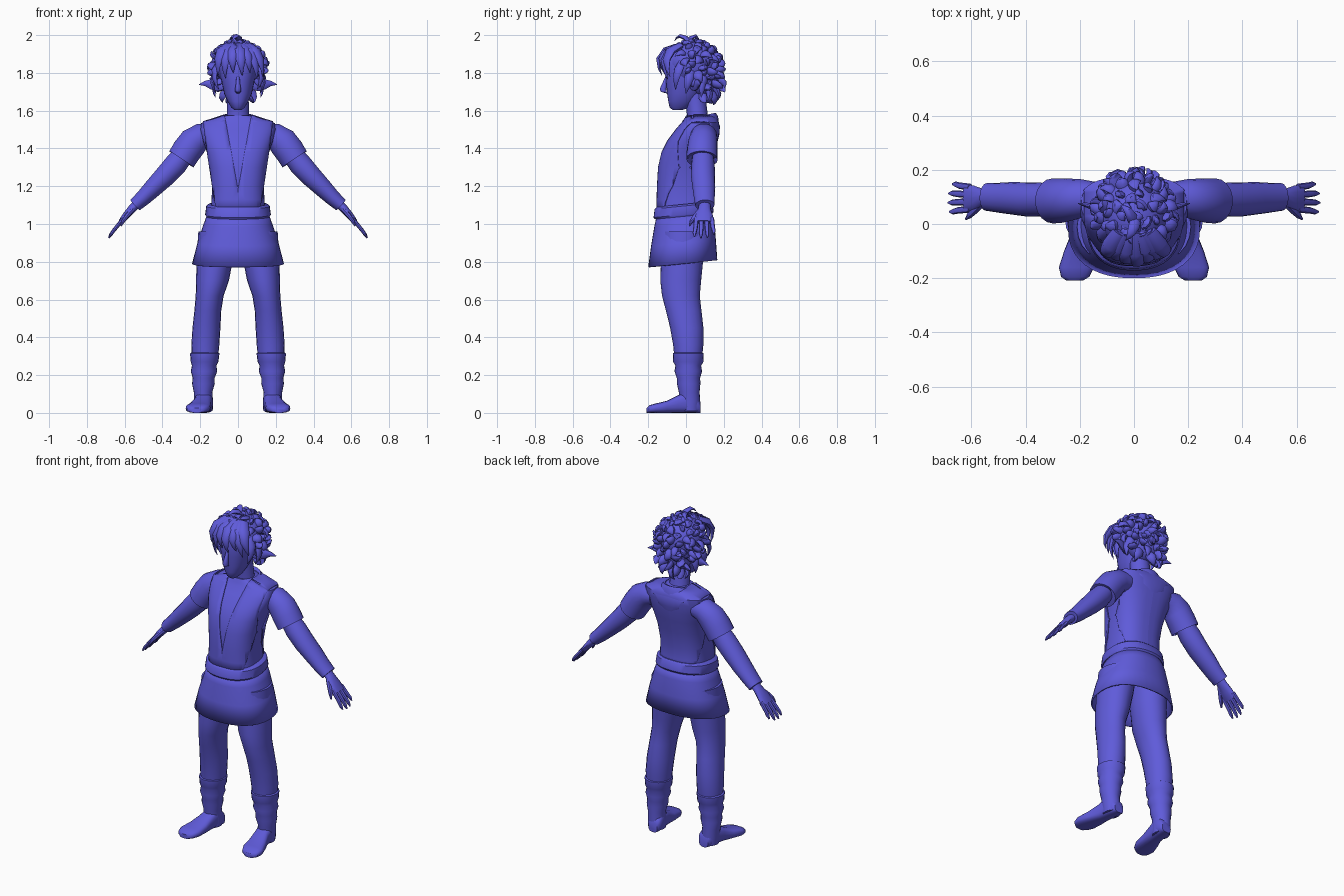
import bpy, bmesh, math, random
from mathutils import Vector, Matrix

random.seed(4)
X, Y, Z = Vector((1, 0, 0)), Vector((0, 1, 0)), Vector((0, 0, 1))
blue = bpy.data.materials.new("violet_blue")
blue.diffuse_color = (0.115, 0.105, 0.7, 1)


def tube(bm, pts, n=16, axes=None, side=Y, p=2.0, tilt=0.0, caps=True):
    """Loft of rings; each point is (x, y, z, half width along side, half width across)."""
    cs = [Vector(q[:3]) for q in pts]
    rings = []
    for i, q in enumerate(pts):
        if axes:
            u, v = axes
        else:
            t = (cs[min(i + 1, len(cs) - 1)] - cs[max(i - 1, 0)]).normalized()
            u = (side - t * side.dot(t)).normalized()
            v = t.cross(u)
        ring = []
        for k in range(n):
            a = 2 * math.pi * k / n
            c, s = math.cos(a), math.sin(a)
            c = math.copysign(abs(c) ** (2 / p), c)
            s = math.copysign(abs(s) ** (2 / p), s)
            d = u * (c * q[3]) + v * (s * q[4])
            d.z += tilt * d.y
            ring.append(bm.verts.new(cs[i] + d))
        rings.append(ring)
    for r, s in zip(rings, rings[1:]):
        for k in range(n):
            bm.faces.new((r[k], r[(k + 1) % n], s[(k + 1) % n], s[k]))
    if caps:
        bm.faces.new(rings[0][::-1])
        bm.faces.new(rings[-1])


def body(rows):
    """Rows of (z, half width, front y, back y) to ring points."""
    return [(0, (f + b) / 2, z, w, (b - f) / 2) for z, w, f, b in rows]


def finish(name, bm, mirror=False, thick=0.0, offset=-1.0, angle=40):
    bmesh.ops.recalc_face_normals(bm, faces=bm.faces[:])
    me = bpy.data.meshes.new(name)
    bm.to_mesh(me)
    bm.free()
    for f in me.polygons:
        f.use_smooth = True
    me.set_sharp_from_angle(angle=math.radians(angle))
    me.materials.append(blue)
    ob = bpy.data.objects.new(name, me)
    bpy.context.collection.objects.link(ob)
    if thick:
        m = ob.modifiers.new("thickness", 'SOLIDIFY')
        m.thickness, m.offset = thick, offset
    if mirror:
        ob.modifiers.new("mirror", 'MIRROR').use_axis = (True, False, False)
    return ob


def part(name, pts, mirror=False, thick=0.0, **kw):
    bm = bmesh.new()
    tube(bm, pts, **kw)
    return finish(name, bm, mirror, thick)


# Torso
torso = body([(1.06, .145, -.15, .125), (1.13, .14, -.15, .115), (1.2, .137, -.148, .115),
              (1.3, .148, -.143, .13), (1.38, .165, -.125, .15), (1.44, .185, -.095, .162),
              (1.5, .2, -.05, .17), (1.535, .195, -.02, .17), (1.555, .13, -.01, .16),
              (1.575, .07, .0, .135)])
part("torso", torso, n=40, axes=(X, Y), p=2.6)

# Vest: thin shell over the torso, open in a V at the front and at the flanks
bm = bmesh.new()
tube(bm, torso, n=40, axes=(X, Y), p=2.6, caps=False)


def cut(faces, co, no):
    geom = set(faces) | {e for f in faces for e in f.edges} | {v for f in faces for v in f.verts}
    bmesh.ops.bisect_plane(bm, geom=list(geom), plane_co=co, plane_no=no, clear_outer=True)


cut(bm.faces[:], (0, 0, 0), (-1, 0, 0))
cut(bm.faces[:], (.117, 0, 1.1), (1, 0, -.15))
cut([f for f in bm.faces if f.calc_center_median().y < .03], (.003, 0, 1.2), (-1, 0, .18))
finish("vest", bm, True, .006, 1.0)

# Belt and skirt
part("belt", body([(1.04, .168, -.165, .14), (1.05, .174, -.172, .147), (1.095, .168, -.166, .14),
                   (1.105, .155, -.155, .13)]), n=40, axes=(X, Y), p=2.3, tilt=.1)
part("skirt", body([(1.06, .16, -.155, .135), (1.0, .182, -.168, .15), (.9, .215, -.185, .158),
                    (.79, .243, -.2, .166)]), n=40, axes=(X, Y), p=2.3, tilt=.1,
     caps=False, thick=.008)

# Neck and collar
part("neck", [(0, .07, 1.52, .07, .062), (0, .06, 1.58, .058, .055), (0, .045, 1.7, .056, .055)],
     axes=(X, Y))
part("collar", [(0, .075, 1.50, .13, .10), (0, .075, 1.55, .105, .095), (0, .075, 1.572, .082, .083),
                (0, .072, 1.56, .062, .06)], n=24, axes=(X, Y), tilt=.2)
part("hood_fold", [(0, .14, 1.55, .1, .025), (0, .158, 1.52, .12, .022), (0, .16, 1.47, .085, .016),
                   (0, .155, 1.42, .03, .008)], axes=(X, Y))

# Sleeves, arms and hands
part("sleeve", [(.14, .095, 1.472, .06, .055), (.19, .095, 1.468, .07, .068),
                (.235, .09, 1.435, .078, .08), (.27, .086, 1.39, .082, .08),
                (.3, .085, 1.343, .083, .078), (.29, .085, 1.36, .06, .056)], True, n=18)
part("forearm", [(.26, .09, 1.40, .05, .05), (.33, .09, 1.315, .062, .062),
                 (.39, .09, 1.25, .063, .057), (.45, .095, 1.19, .06, .05),
                 (.5, .097, 1.14, .055, .043), (.545, .1, 1.1, .051, .037)], True, n=18)
bm = bmesh.new()
tube(bm, [(.52, .1, 1.12, .03, .025), (.56, .098, 1.082, .033, .022), (.59, .095, 1.047, .047, .02),
          (.622, .094, 1.01, .052, .013)], n=12)
for i, reach in enumerate((.93, 1, .97, .8)):
    y0, y1 = .055 + i * .027, .045 + i * .034
    tube(bm, [(.605, y0, 1.03, .013, .011), (.605 + .048 * reach, (y0 + y1) / 2, 1.03 - .058 * reach, .012, .01),
              (.605 + .068 * reach, y1, 1.03 - .085 * reach, .01, .009),
              (.605 + .08 * reach, y1, 1.03 - .104 * reach, .004, .004)], n=8)
tube(bm, [(.56, .08, 1.075, .018, .014), (.59, .048, 1.04, .014, .013), (.608, .03, 1.015, .011, .01),
          (.62, .018, .99, .004, .004)], n=8)
finish("hand", bm, True)

# Legs and boots
part("leg", [(.11, -.01, .96, .1, .12), (.122, -.02, .82, .097, .112), (.135, -.028, .7, .087, .108),
             (.15, -.027, .62, .074, .1), (.16, -.012, .54, .071, .094), (.167, .004, .45, .074, .088),
             (.173, .012, .36, .074, .08), (.175, .012, .3, .07, .074)], True, n=20, axes=(X, Y))
part("boot", [(.176, .012, .322, .066, .07), (.176, .012, .315, .078, .082), (.177, .012, .27, .073, .08),
              (.179, .012, .25, .065, .068), (.18, .012, .22, .07, .073), (.182, .013, .185, .058, .062),
              (.183, .014, .155, .06, .062), (.185, .017, .11, .049, .055), (.182, .02, .06, .05, .055),
              (.18, .02, .01, .046, .052)], True, n=20, axes=(X, Y))
part("foot", [(.172, .076, .03, .03, .03), (.173, .062, .042, .042, .042), (.18, .02, .06, .047, .06),
              (.187, -.04, .047, .047, .047), (.2, -.1, .032, .058, .032), (.212, -.16, .025, .065, .025),
              (.217, -.195, .02, .052, .02), (.219, -.209, .013, .03, .013)],
     True, n=20, axes=(X, Z), p=2.8)

# Head, nose and pointed ears
part("head", body([(1.603, .02, -.07, -.02), (1.618, .036, -.087, .02), (1.65, .055, -.094, .05),
                   (1.69, .073, -.1, .08), (1.75, .086, -.106, .11), (1.82, .1, -.112, .13),
                   (1.9, .095, -.095, .13), (1.95, .05, -.05, .09)]), n=28, axes=(X, Y), p=2.2)
part("nose", [(0, -.1, 1.785, .008, .008), (0, -.113, 1.745, .011, .013), (0, -.122, 1.715, .016, .018),
              (0, -.118, 1.7, .015, .016), (0, -.1, 1.692, .008, .006)], n=10, axes=(X, Y))
part("ear", [(.07, .03, 1.73, .01, .02), (.105, .045, 1.735, .013, .033), (.14, .06, 1.74, .013, .029),
             (.175, .07, 1.744, .009, .014), (.206, .076, 1.738, .002, .002)], True, n=10)

# Hair: rounded cap, nape, and bent tapering locks
bm = bmesh.new()
crown, crown_r = Vector((0, .035, 1.845)), Vector((.125, .133, .12))
nape, nape_r = Vector((0, .085, 1.77)), Vector((.1, .085, .1))
for c, r in ((crown, crown_r), (nape, nape_r)):
    bmesh.ops.create_uvsphere(bm, u_segments=24, v_segments=14, radius=1,
                              matrix=Matrix.Translation(c) @ Matrix.Diagonal((*r, 1)))


def lock(a, b, c, w):
    a, b, c = Vector(a), Vector(b), Vector(c)
    rows = []
    for t, k in ((0, .8), (.3, 1), (.6, .75), (.85, .35), (1, .04)):
        q = a * (1 - t) ** 2 + b * (2 * t * (1 - t)) + c * t * t
        rows.append((*q, w * k, w * k * .6))
    side = (c - a).cross(a - crown)
    tube(bm, rows, n=8, side=side.normalized() if side.length > 1e-5 else X)


def tufts(c, r, count, keep):
    for i in range(count):
        z = 1 - 2 * (i + .5) / count
        a = i * 2.39996
        d = Vector((math.cos(a) * math.sqrt(1 - z * z), math.sin(a) * math.sqrt(1 - z * z), z))
        if not keep(d):
            continue
        base = c + Vector((d.x * r.x, d.y * r.y, d.z * r.z)) * .9
        swirl = Vector([random.uniform(-1, 1) for _ in range(3)])
        swirl = swirl - d * swirl.dot(d) - Z * .4
        out = .05 - .022 * max(d.z, 0)
        lock(base, base + d * out * 1.1, base + d * out + swirl * .036, random.uniform(.02, .03))


tufts(crown, crown_r, 110, lambda d: d.z > -.7 and (d.y > -.3 or d.z > .5))
tufts(nape, nape_r, 60, lambda d: -.9 < d.z < .3 and d.y > -.05)

# Fringe swept from the crown over the forehead, side locks and crown curl
for x, tip in ((-.11, 1.785), (-.075, 1.77), (-.035, 1.8), (.01, 1.785), (.05, 1.8), (.085, 1.765), (.115, 1.78)):
    lock((x * .5, -.03, 1.945), (x * 1.1, -.2 + abs(x) * .5, 1.91), (x * 1.05 + .012, -.13 + abs(x) * .4, tip), .034)
for s in (-1, 1):
    lock((s * .1, -.02, 1.86), (s * .15, -.06, 1.79), (s * .1, -.055, 1.71), .026)
    lock((s * .1, .03, 1.82), (s * .16, .01, 1.76), (s * .115, .0, 1.69), .026)
    lock((s * .1, .08, 1.78), (s * .14, .09, 1.73), (s * .12, .08, 1.67), .024)
lock((0, 0, 1.95), (-.01, .05, 2.03), (-.05, .07, 1.965), .02)
lock((.01, .03, 1.95), (.0, -.03, 2.03), (-.03, -.06, 1.97), .022)
finish("hair", bm, angle=50)
